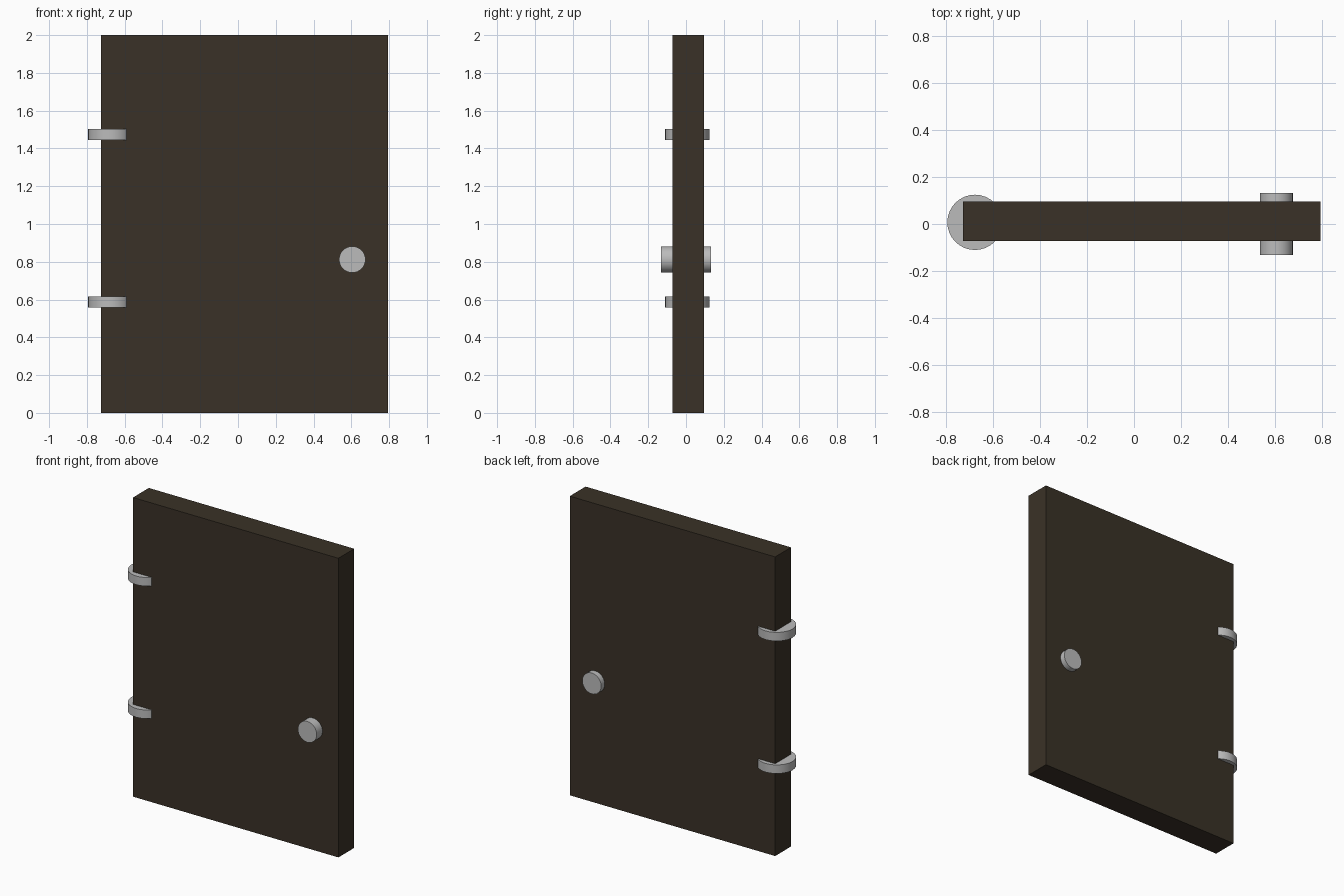
import bpy, math

if "Cube" in bpy.data.objects:
    bpy.data.objects.remove(bpy.data.objects["Cube"])


def material(name, rgb):
    m = bpy.data.materials.new(name)
    m.diffuse_color = (*rgb, 1)
    m.use_nodes = True
    m.node_tree.nodes["Principled BSDF"].inputs["Base Color"].default_value = m.diffuse_color
    return m


brown = material("dark brown wood", (0.042, 0.031, 0.020))
grey = material("light grey metal", (0.50, 0.50, 0.50))


def cylinder(name, loc, radius, depth, rot=(0, 0, 0)):
    bpy.ops.mesh.primitive_cylinder_add(vertices=32, radius=radius, depth=depth,
                                        location=loc, rotation=rot)
    o = bpy.context.object
    o.name = name
    o.data.materials.append(grey)
    bpy.ops.object.shade_smooth_by_angle(angle=math.radians(30))
    return o


# Door slab
x0, x1, y0, y1 = -0.726, 0.793, -0.072, 0.095
bpy.ops.mesh.primitive_cube_add(size=1, location=((x0 + x1) / 2, (y0 + y1) / 2, 1))
door = bpy.context.object
door.name = "door_panel"
door.scale = (x1 - x0, y1 - y0, 2)
bpy.ops.object.transform_apply(location=False, rotation=False, scale=True)
door.data.materials.append(brown)

# Knob running through the door
cylinder("door_knob", (0.605, 0, 0.812), 0.07, 0.264, (math.pi / 2, 0, 0))

# Two hinge discs on the left edge
for name, z in (("lower_hinge", 0.588), ("upper_hinge", 1.474)):
    cylinder(name, (-0.676, 0.007, z), 0.1175, 0.058)
